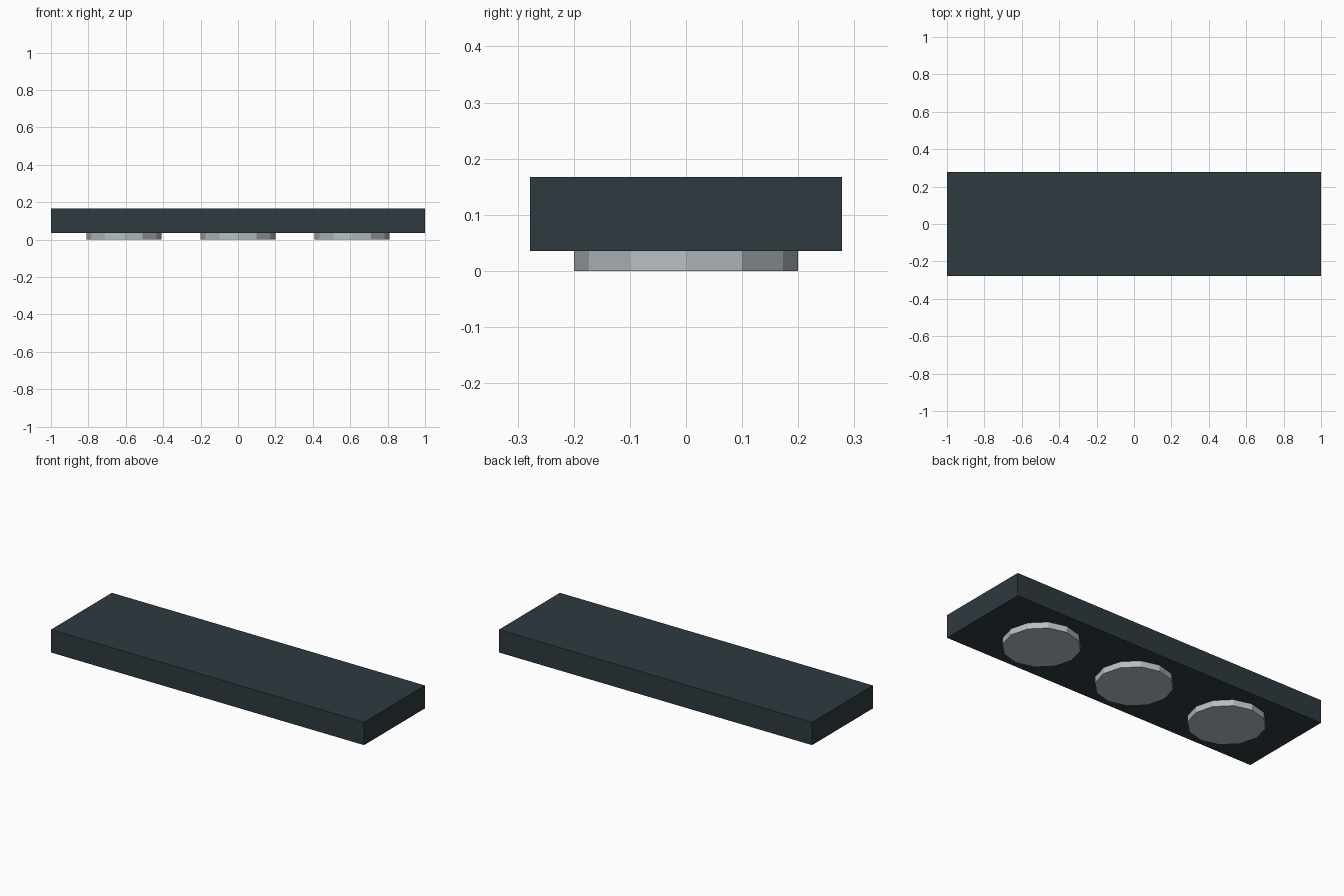
import bpy

if "Cube" in bpy.data.objects:
    bpy.data.objects.remove(bpy.data.objects["Cube"])

def material(name, rgb):
    m = bpy.data.materials.new(name)
    m.diffuse_color = (*rgb, 1.0)
    m.use_nodes = True
    m.node_tree.nodes["Principled BSDF"].inputs["Base Color"].default_value = m.diffuse_color
    return m

slate = material("dark slate", (0.027, 0.042, 0.050))
grey = material("light grey", (0.47, 0.51, 0.54))

FOOT_H = 0.035
TOP = 0.167

# Main slab
bpy.ops.mesh.primitive_cube_add(size=1, location=(0, 0, (FOOT_H + TOP) / 2))
slab = bpy.context.object
slab.name = "slab"
slab.scale = (2.0, 0.556, TOP - FOOT_H)
bpy.ops.object.transform_apply(location=False, rotation=False, scale=True)
slab.data.materials.append(slate)

# Three twelve-sided feet under the slab
for label, x in (("left", -0.61), ("middle", 0.0), ("right", 0.61)):
    bpy.ops.mesh.primitive_cylinder_add(vertices=12, radius=0.2, depth=FOOT_H,
                                        location=(x, 0, FOOT_H / 2))
    foot = bpy.context.object
    foot.name = label + "_foot"
    foot.data.materials.append(grey)
